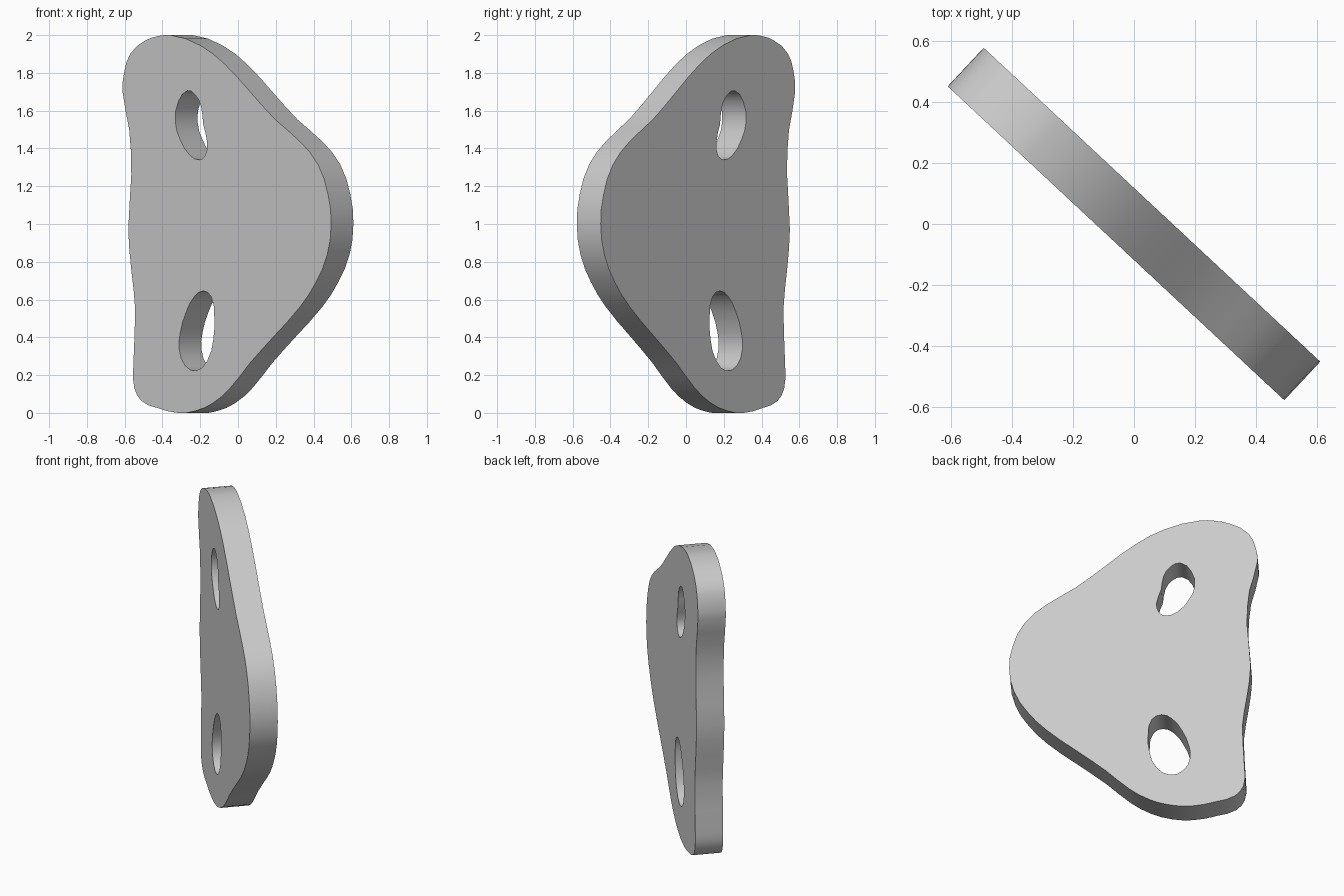
import bpy
import bmesh
import math

if "Cube" in bpy.data.objects:
    bpy.data.objects.remove(bpy.data.objects["Cube"], do_unlink=True)

TURN = math.radians(-43)
THICKNESS = 0.173

# Profiles as (across, height) pairs; across is measured along world x
OUTLINE = [(-.36, 2), (-.2, 1.945), (-.07, 1.845), (.063, 1.7), (.196, 1.553),
           (.328, 1.436), (.423, 1.314), (.476, 1.155), (.492, 1), (.471, .837),
           (.413, .694), (.328, .562), (.196, .413), (.063, .265), (-.042, .132),
           (-.132, .053), (-.228, .01), (-.32, 0), (-.43, .027), (-.513, .064),
           (-.55, .132), (-.556, .228), (-.545, .546), (-.566, .758), (-.582, .97),
           (-.566, 1.26), (-.577, 1.5), (-.612, 1.7), (-.603, 1.807),
           (-.571, 1.902), (-.492, 1.971), (-.423, 1.995)]
UPPER_HOLE = [(-.27, 1.706), (-.228, 1.685), (-.196, 1.62), (-.185, 1.526),
              (-.164, 1.43), (-.175, 1.362), (-.206, 1.34), (-.254, 1.362),
              (-.307, 1.447), (-.333, 1.54), (-.317, 1.648)]
LOWER_HOLE = [(-.185, .646), (-.143, .615), (-.127, .52), (-.132, .387),
              (-.164, .276), (-.222, .223), (-.28, .249), (-.312, .334),
              (-.307, .424), (-.275, .535), (-.233, .615)]


def add_loop(curve, points):
    """Closed smooth loop in the plane of the plate."""
    spline = curve.splines.new('BEZIER')
    spline.bezier_points.add(len(points) - 1)
    for knot, (across, height) in zip(spline.bezier_points, points):
        knot.co = ((across + 0.06) / math.cos(TURN), height, 0)
        knot.handle_left_type = knot.handle_right_type = 'AUTO'
    spline.use_cyclic_u = True
    spline.resolution_u = 2


# Plate: filled outline with two holes, extruded to its thickness
curve = bpy.data.curves.new("mounting_plate", 'CURVE')
curve.dimensions = '2D'
curve.fill_mode = 'BOTH'
curve.extrude = THICKNESS / 2
for loop in (OUTLINE, UPPER_HOLE, LOWER_HOLE):
    add_loop(curve, loop)

plate = bpy.data.objects.new("mounting_plate", curve)
bpy.context.collection.objects.link(plate)
plate.rotation_euler = (math.pi / 2, 0, TURN)
bpy.ops.object.select_all(action='DESELECT')
plate.select_set(True)
bpy.context.view_layer.objects.active = plate
bpy.ops.object.convert(target='MESH')
bpy.ops.object.transform_apply(location=True, rotation=True, scale=True)

# Weld the caps to the rim
plate = bpy.context.object
bm = bmesh.new()
bm.from_mesh(plate.data)
bmesh.ops.remove_doubles(bm, verts=bm.verts, dist=0.0005)
bmesh.ops.recalc_face_normals(bm, faces=bm.faces)
bm.to_mesh(plate.data)
bm.free()
bpy.ops.object.shade_smooth_by_angle(angle=math.radians(35))

# Plain grey finish
grey = bpy.data.materials.new("plain_grey")
grey.use_nodes = True
colour = (0.6, 0.6, 0.6, 1)
grey.diffuse_color = colour
grey.node_tree.nodes["Principled BSDF"].inputs["Base Color"].default_value = colour
plate.data.materials.clear()
plate.data.materials.append(grey)
